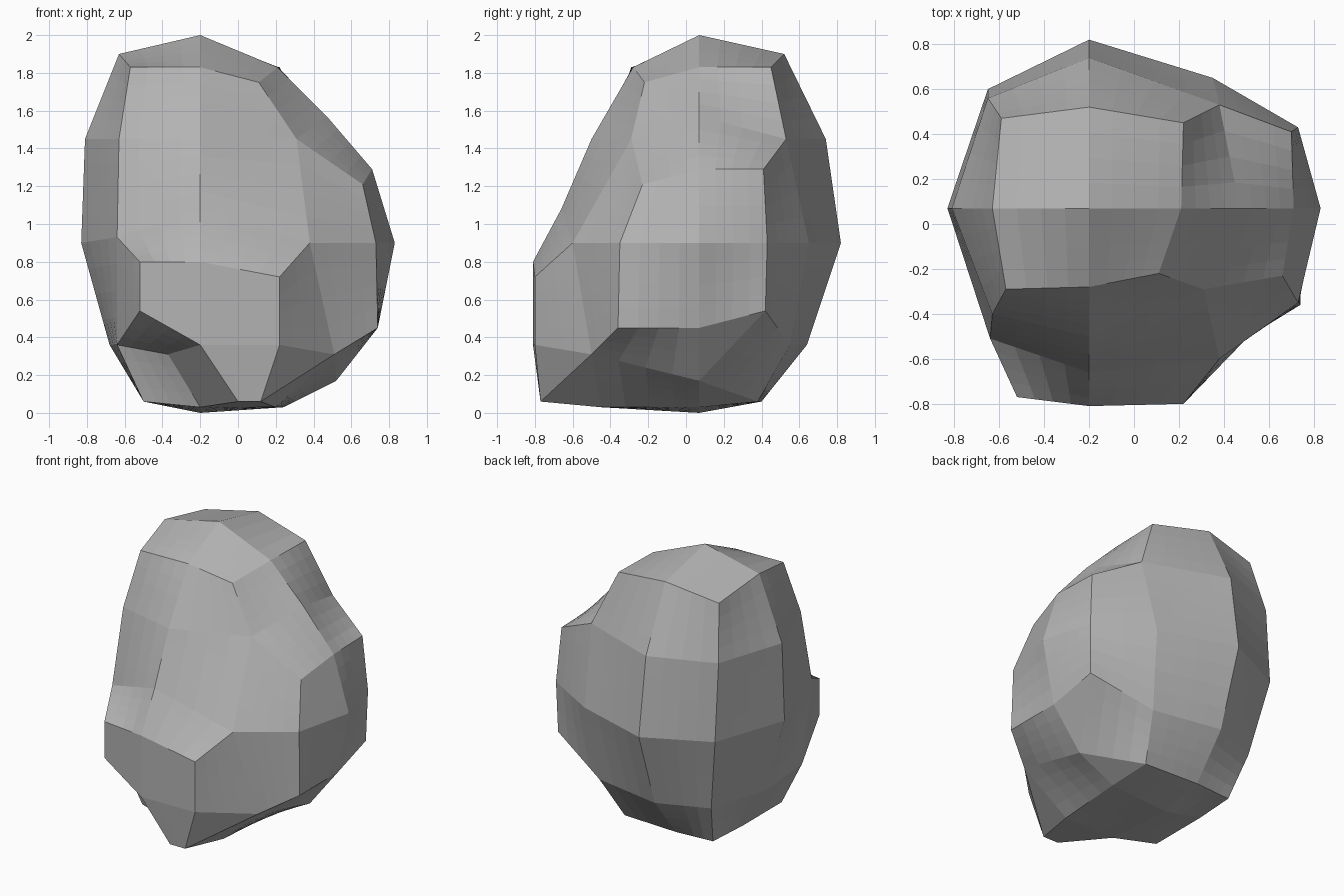
import bpy, bmesh, math
from mathutils import Vector

if "Cube" in bpy.data.objects:
    bpy.data.objects.remove(bpy.data.objects["Cube"])

# Corner points of the boulder, grouped by height: z -> (x, y) pairs
levels = {
    # crown
    2.00: [(-.2, .07)],
    1.90: [(-.2, .52), (-.63, .07)],
    1.83: [(-.59, .47), (.22, .45), (.21, .07), (-.2, -.28), (-.57, -.29)],
    1.75: [(.11, -.22)],
    # upper body and right shoulder
    1.57: [(.47, .07)],
    1.45: [(-.81, .07), (-.65, .56), (-.2, .74), (.38, .53), (.31, -.29),
           (-.2, -.5), (-.63, -.4)],
    1.29: [(.71, .07), (.7, .41)],
    1.21: [(.66, -.23)],
    1.08: [(-.2, -.66)],
    # waist
    .93: [(-.64, -.51)],
    .90: [(-.83, .07), (-.65, .6), (-.2, .82), (.35, .65), (.73, .43),
          (.83, .07), (.73, -.35), (.38, -.6)],
    # flat front facet
    .80: [(-.2, -.81), (-.52, -.77)],
    .72: [(.22, -.8)],
    .54: [(-.52, -.77), (.72, .42)],
    # lower body, with the hollow at front left
    .45: [(.74, .07), (.74, -.36)],
    .36: [(.22, -.8), (-.2, -.81), (-.68, .07), (-.55, .5), (-.2, .64),
          (.3, .55), (-.64, -.4)],
    .31: [(.51, -.5), (-.37, -.51)],
    .17: [(.52, .07)],
    # base
    .06: [(.22, .38), (-.2, .4), (-.48, .38), (-.5, .07), (-.5, -.37),
          (0, -.77), (.12, -.77)],
    .03: [(.24, .07), (-.2, -.45), (.2, -.45)],
    0.0: [(-.2, .07)],
}

# Wrap the points on a sphere to find the faces, then move them back,
# so that hollows survive
centre = Vector((-.05, 0, .9))
bm = bmesh.new()
place = {}
for z, ring in levels.items():
    for x, y in ring:
        p = Vector((x, y, z))
        d = p - centre
        d.z /= 1.2
        place[bm.verts.new(d.normalized())] = p
bmesh.ops.convex_hull(bm, input=bm.verts[:])
for v in bm.verts:
    v.co = place[v]
bmesh.ops.recalc_face_normals(bm, faces=bm.faces[:])

# Pair triangles into four-sided facets, then split those into gently bent patches
bmesh.ops.join_triangles(bm, faces=bm.faces[:],
                         angle_face_threshold=math.radians(35),
                         angle_shape_threshold=math.radians(65))
bmesh.ops.subdivide_edges(bm, edges=bm.edges[:], cuts=3, use_grid_fill=True)

mesh = bpy.data.meshes.new("boulder")
bm.to_mesh(mesh)
bm.free()
boulder = bpy.data.objects.new("boulder", mesh)
bpy.context.collection.objects.link(boulder)

# Dark grey stone
stone = bpy.data.materials.new("stone")
stone.diffuse_color = (.45, .45, .45, 1)
stone.use_nodes = True
stone.node_tree.nodes["Principled BSDF"].inputs["Base Color"].default_value = stone.diffuse_color
mesh.materials.append(stone)
